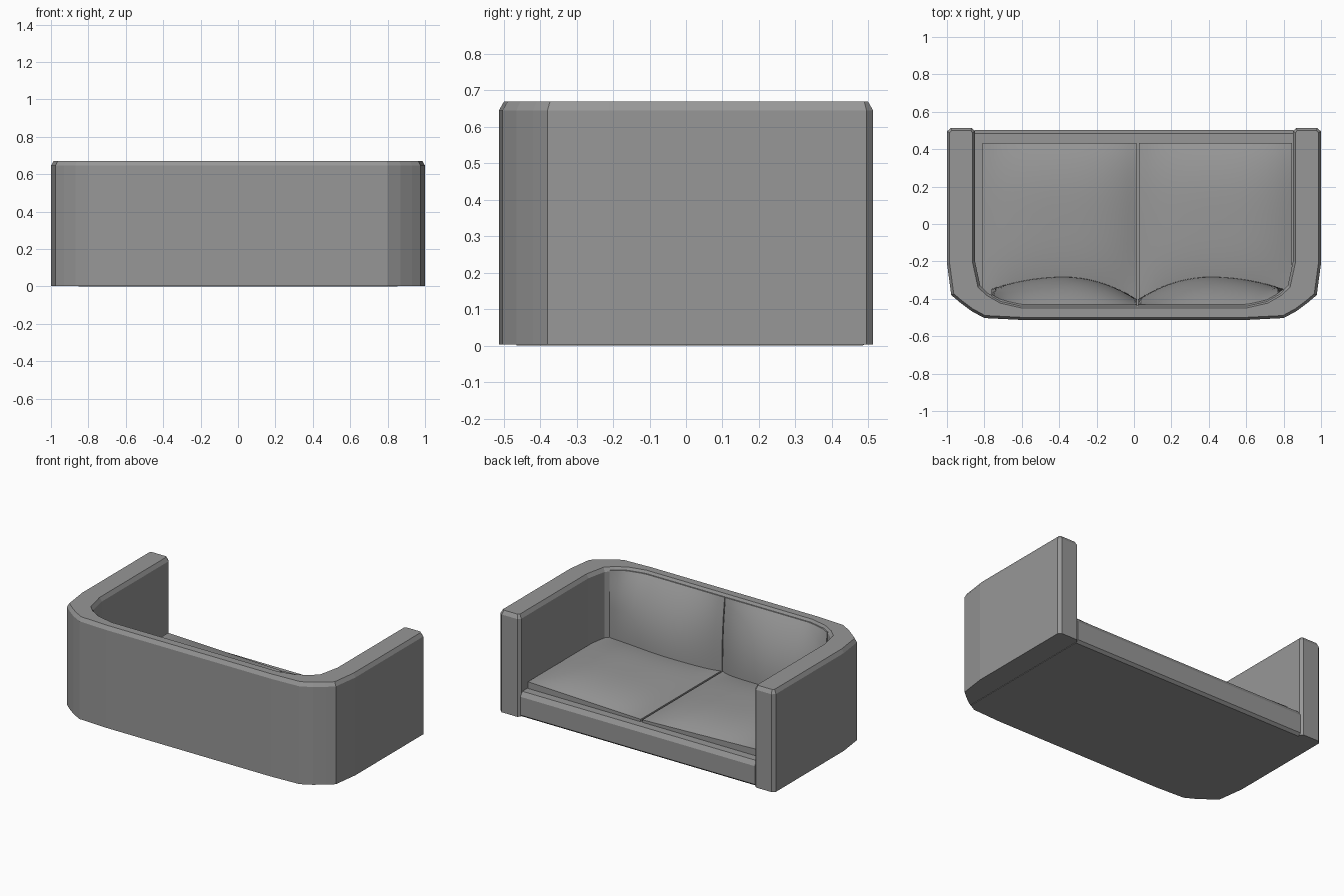
import bpy, bmesh

if "Cube" in bpy.data.objects:
    bpy.data.objects.remove(bpy.data.objects["Cube"])

grey = bpy.data.materials.new("grey_fabric")
grey.diffuse_color = (0.31, 0.31, 0.31, 1)
grey.use_nodes = True
grey.node_tree.nodes["Principled BSDF"].inputs["Base Color"].default_value = grey.diffuse_color


def finish(bm, name, smooth=False):
    bmesh.ops.recalc_face_normals(bm, faces=bm.faces)
    mesh = bpy.data.meshes.new(name)
    bm.to_mesh(mesh)
    bm.free()
    mesh.materials.append(grey)
    ob = bpy.data.objects.new(name, mesh)
    bpy.context.collection.objects.link(ob)
    if smooth:
        bpy.ops.object.select_all(action='DESELECT')
        ob.select_set(True)
        bpy.context.view_layer.objects.active = ob
        bpy.ops.object.shade_smooth_by_angle(angle=0.6)
    return ob


def extrude(bm, points, vec):
    """Extrude a closed outline and return the far face."""
    face = bm.faces.new([bm.verts.new(p) for p in points])
    geom = bmesh.ops.extrude_face_region(bm, geom=[face], use_keep_orig=True)['geom']
    bmesh.ops.translate(bm, vec=vec,
                        verts=[g for g in geom if isinstance(g, bmesh.types.BMVert)])
    return next(g for g in geom if isinstance(g, bmesh.types.BMFace))


# Wrap-around back and arms: U outline with chamfered ends and top rim
outer = [(0.6, -0.513), (0.8, -0.503), (0.87, -0.465), (0.93, -0.42),
         (0.977, -0.38), (1.0, -0.21), (1.0, 0.495), (0.98, 0.513)]
inner = [(0.867, 0.513), (0.85, 0.495), (0.85, -0.2), (0.822, -0.33),
         (0.78, -0.37), (0.71, -0.41), (0.6, -0.435)]
half = outer + inner
outline = half + [(-x, y) for x, y in reversed(half)]
bm = bmesh.new()
top = extrude(bm, [(x, y, 0.003) for x, y in outline], (0, 0, 0.642))
bmesh.ops.recalc_face_normals(bm, faces=bm.faces)
bmesh.ops.inset_region(bm, faces=[top], thickness=0.014, use_even_offset=True)
for v in top.verts:
    v.co.z = 0.67
finish(bm, "back_and_arms")

# Base with a chamfered front rail
bm = bmesh.new()
profile = [(-0.465, 0), (0.485, 0), (0.503, 0.015), (0.503, 0.135),
           (0.485, 0.165), (-0.465, 0.165)]
extrude(bm, [(-0.852, y, z) for y, z in profile], (1.704, 0, 0))
finish(bm, "base_rail")


def wall_y(x):
    """Inner face of the wall at a given x."""
    pts = [(0.0, -0.435)] + inner[:2:-1] + [(0.85, -0.2)]
    x = abs(x)
    for (x0, y0), (x1, y1) in zip(pts, pts[1:]):
        if x <= x1:
            return y0 + (y1 - y0) * (x - x0) / (x1 - x0)
    return -0.2


def pad(name, shape, rim):
    """Domed cushion surface with a rim extruded away from it."""
    bm = bmesh.new()
    bmesh.ops.create_grid(bm, x_segments=18, y_segments=18, size=1)
    for v in bm.verts:
        v.co = shape(v.co.x, v.co.y)
    edges = [e for e in bm.edges if e.is_boundary]
    geom = bmesh.ops.extrude_edge_only(bm, edges=edges)['geom']
    bmesh.ops.translate(bm, vec=rim,
                        verts=[g for g in geom if isinstance(g, bmesh.types.BMVert)])
    finish(bm, name, True)


# Seat and back cushions, one pair per side
for side, x0, x1 in (("left", -0.81, 0.014), ("right", 0.026, 0.845)):
    sign = -1 if side == "left" else 1
    mid, hw = (x0 + x1) / 2, (x1 - x0) / 2

    def seat(u, v):
        dome = (1 - abs(u)**3) * (1 - abs(v)**3)
        z = 0.195 + 0.014 * sign * u + 0.055 * dome
        return (mid + hw * u, 0.005 + 0.428 * v, z)

    def back(u, v):
        x = 0.018 + sign * 0.392 + 0.389 * u
        t = (v + 1) / 2
        low = -0.282 - (0.065 if u * sign > 0 else 0.12) * u * u
        high = wall_y(x) + 0.004
        return (x, max(high, low + (high - low) * t**2.5), 0.16 + 0.493 * t)

    pad("seat_cushion_" + side, seat, (0, 0, -0.05))
    pad("back_cushion_" + side, back, (0, -0.06, 0))
